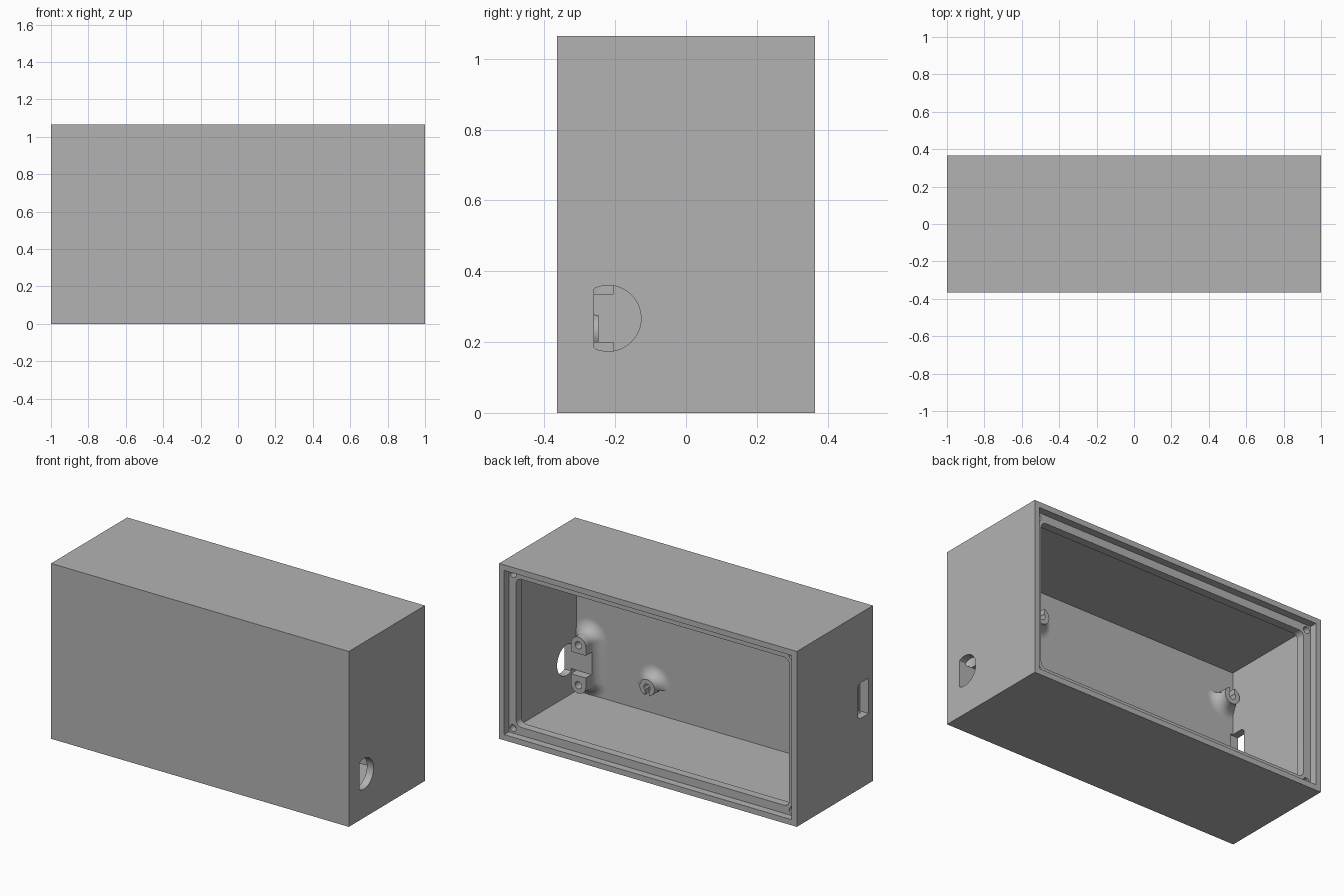
import bpy, bmesh, math

old = bpy.data.objects.get("Cube")
if old:
    bpy.data.objects.remove(old, do_unlink=True)

grey = bpy.data.materials.new("plain_grey")
grey.use_nodes = True
grey.diffuse_color = (0.45, 0.45, 0.45, 1)
grey.node_tree.nodes["Principled BSDF"].inputs["Base Color"].default_value = (0.45, 0.45, 0.45, 1)

# Main sizes
W, D, H = 1.0, 0.365, 1.065
WALL, FLOOR = 0.045, -0.315
LEDGE, LIP_BACK = 0.32, 0.27


def loft(name, rings):
    """Closed solid through a stack of equal-length rings."""
    bm = bmesh.new()
    loops = [[bm.verts.new(p) for p in ring] for ring in rings]
    n = len(loops[0])
    for a, b in zip(loops, loops[1:]):
        for i in range(n):
            j = (i + 1) % n
            bm.faces.new((a[i], a[j], b[j], b[i]))
    bm.faces.new(loops[0])
    bm.faces.new(loops[-1])
    bmesh.ops.recalc_face_normals(bm, faces=bm.faces)
    mesh = bpy.data.meshes.new(name)
    bm.to_mesh(mesh)
    bm.free()
    mesh.materials.append(grey)
    obj = bpy.data.objects.new(name, mesh)
    bpy.context.collection.objects.link(obj)
    return obj


def prism(name, outline, axis, lo, hi):
    place = (lambda t, a, b: (t, a, b)) if axis == "x" else (lambda t, a, b: (a, t, b))
    return loft(name, [[place(t, a, b) for a, b in outline] for t in (lo, hi)])


def rect(a0, a1, b0, b1, r=0.0, steps=8):
    if r == 0:
        return [(a0, b0), (a1, b0), (a1, b1), (a0, b1)]
    corners = [(a1 - r, b1 - r), (a0 + r, b1 - r), (a0 + r, b0 + r), (a1 - r, b0 + r)]
    return [(a + r * math.cos(t), b + r * math.sin(t))
            for q, (a, b) in enumerate(corners)
            for t in [(q + k / steps) * math.pi / 2 for k in range(steps + 1)]]


def circle(a, b, r, n=32):
    return [(a + r * math.cos(2 * math.pi * k / n), b + r * math.sin(2 * math.pi * k / n))
            for k in range(n)]


def flat_side(outline, low):
    """Trim an outline with a straight edge at its low first coordinate."""
    return list(dict.fromkeys((max(a, low), b) for a, b in outline))


def carve(obj, cutters):
    for cutter in cutters:
        cutter.hide_render = True
        mod = obj.modifiers.new("cut", "BOOLEAN")
        mod.operation, mod.solver, mod.object = "DIFFERENCE", "EXACT", cutter
    graph = bpy.context.evaluated_depsgraph_get()
    mesh = bpy.data.meshes.new_from_object(obj.evaluated_get(graph))
    obj.modifiers.clear()
    obj.data = mesh
    for cutter in cutters:
        bpy.data.objects.remove(cutter, do_unlink=True)


def smooth(obj):
    bpy.ops.object.select_all(action="DESELECT")
    obj.select_set(True)
    bpy.context.view_layer.objects.active = obj
    bpy.ops.object.shade_smooth_by_angle(angle=math.radians(35))


def inset_rect(m, r=0.0):
    return rect(-W + m, W - m, m, H - m, r)


# Case: hollow box open at the back, with a lid recess and an inner lip
case = prism("case", inset_rect(0), "y", -D, D)
cuts = [prism("cavity", inset_rect(WALL), "y", FLOOR, LIP_BACK),
        prism("opening", inset_rect(0.083, 0.035), "y", 0.2, 0.34),
        prism("lid_recess", inset_rect(0.034), "y", LEDGE, 0.5)]

# Round cable hole and rectangular plug slot through the end walls
cuts.append(prism("cable_hole", flat_side(circle(-0.22, 0.267, 0.093, 64), -0.26),
                  "x", 0.94, 1.1))
cuts.append(prism("plug_slot", flat_side(rect(-0.4, -0.22, 0.425, 0.64, 0.03), -0.325),
                  "x", -1.1, -0.94))

# Lid screw holes in the ledge corners
for x in (-0.937, 0.937):
    for z in (0.065, H - 0.065):
        cuts.append(prism("lid_screw", circle(x, z, 0.02), "y", 0.28, 0.4))
carve(case, cuts)
smooth(case)


def flared_post(name, x, z0, z1, top, cove, r=0.05, open_side=0, n=64, steps=10):
    """Rounded post blending into the floor; no flare on its open side."""
    levels = [(cove, FLOOR - 0.02)]
    for k in range(steps + 1):
        t = math.pi / 2 * k / steps
        levels.append((cove * (1 - math.sin(t)), FLOOR + cove * (1 - math.cos(t))))
    levels.append((0, top))
    rings = []
    for offset, y in levels:
        ring = []
        for k in range(n):
            t = 2 * math.pi * (k + 0.5) / n
            c, s = math.cos(t), math.sin(t)
            rad = r + (0 if s * open_side > 0.3 else offset)
            px = max(-0.97, min(0.97, x + rad * c))
            ring.append((px, y, (z1 if s > 0 else z0) + rad * s))
        rings.append(ring)
    return loft(name, rings)


# Cable clamp: two screw posts on one flared base beside the cable hole
clamp = flared_post("cable_clamp", 0.867, 0.143, 0.386, -0.205, 0.07)
carve(clamp, [prism("gap", rect(0.7, 1.1, 0.2, 0.335), "y", -0.26, -0.1)]
      + [prism("screw", circle(0.867, z, 0.022), "y", -0.3, -0.1) for z in (0.143, 0.386)])
smooth(clamp)
prism("clamp_base", rect(0.915, 0.96, 0.2, 0.335), "y", -0.33, -0.26)

# Board standoffs with a screw hole and a notch on the outer side
for x, side in ((0.435, "left"), (-0.895, "right")):
    for z, sign, level in ((0.227, -1, "lower"), (0.83, 1, "upper")):
        post = flared_post(f"{level}_{side}_standoff", x, z, z, -0.247, 0.062,
                           open_side=sign)
        ends = sorted((z, z + sign * 0.08))
        carve(post, [prism("screw", circle(x, z, 0.022), "y", -0.3, -0.1),
                     prism("notch", rect(x - 0.015, x + 0.015, *ends), "y", -0.29, -0.1)])
        smooth(post)
